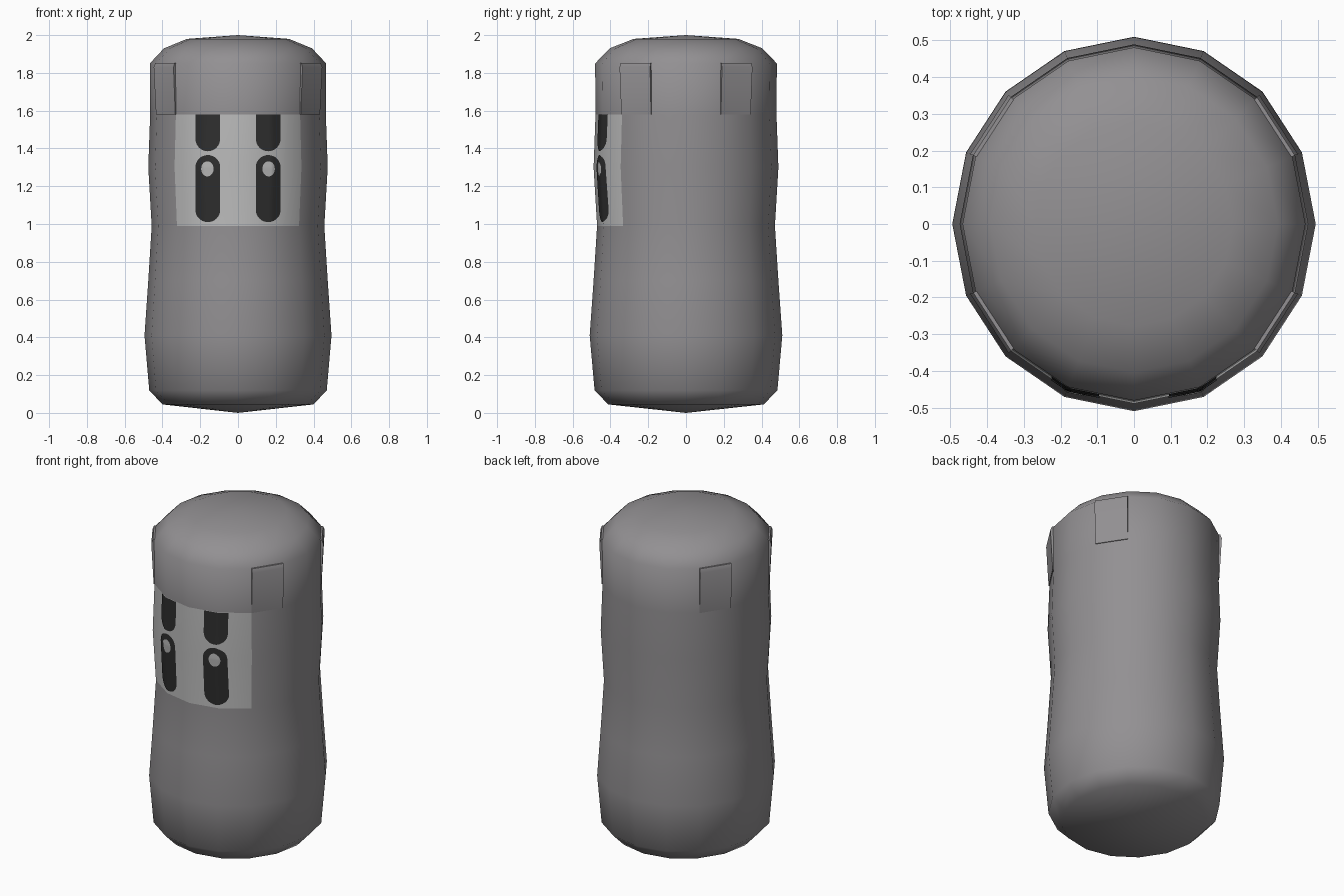
import bpy, bmesh, math

if "Cube" in bpy.data.objects:
    bpy.data.objects.remove(bpy.data.objects["Cube"])

SIDES = 16
DEPTH = 1.03  # body is slightly deeper than wide
# radius, height of the turned body
PROFILE = [(0.40, 0.045), (0.47, 0.12), (0.495, 0.41), (0.475, 0.70), (0.457, 0.99),
           (0.475, 1.30), (0.465, 1.58), (0.467, 1.85), (0.392, 1.93), (0.27, 1.98)]


def material(name, r, g, b):
    m = bpy.data.materials.new(name)
    m.diffuse_color = (r, g, b, 1)
    m.use_nodes = True
    m.node_tree.nodes["Principled BSDF"].inputs["Base Color"].default_value = m.diffuse_color
    return m


grey = material("body_grey", 0.29, 0.28, 0.29)
pale = material("face_pale_grey", 0.50, 0.50, 0.50)
dark = material("eye_dark", 0.027, 0.027, 0.027)
glint = material("glint_grey", 0.47, 0.47, 0.47)


def finish(bm, name, mats, angle=50):
    bmesh.ops.recalc_face_normals(bm, faces=bm.faces[:])
    me = bpy.data.meshes.new(name)
    bm.to_mesh(me)
    bm.free()
    ob = bpy.data.objects.new(name, me)
    bpy.context.collection.objects.link(ob)
    for m in mats:
        me.materials.append(m)
    bpy.ops.object.select_all(action='DESELECT')
    ob.select_set(True)
    bpy.context.view_layer.objects.active = ob
    bpy.ops.object.shade_smooth_by_angle(angle=math.radians(angle))
    return ob


def point(r, i, z):
    a = i * 2 * math.pi / SIDES
    return (r * math.cos(a), r * math.sin(a) * DEPTH, z)


def radius(z):
    for (r0, z0), (r1, z1) in zip(PROFILE, PROFILE[1:]):
        if z0 <= z <= z1:
            return r0 + (r1 - r0) * (z - z0) / (z1 - z0)


def front_y(x, z):
    """y of the faceted front surface at x, z"""
    r = radius(z)
    step = 2 * math.pi / SIDES
    k = int(math.asin(min(1, abs(x) / r)) / step)
    xa, ya = r * math.sin(k * step), r * math.cos(k * step)
    xb, yb = r * math.sin((k + 1) * step), r * math.cos((k + 1) * step)
    return -DEPTH * (ya + (yb - ya) * (abs(x) - xa) / (xb - xa))


# body, with the face window coloured on the four front facets
bm = bmesh.new()
rings = [[bm.verts.new(point(r, i, z)) for i in range(SIDES)] for r, z in PROFILE]
for lo, hi in zip(rings, rings[1:]):
    for i in range(SIDES):
        j = (i + 1) % SIDES
        f = bm.faces.new((lo[i], lo[j], hi[j], hi[i]))
        if 10 <= i <= 13 and 0.99 < f.calc_center_median().z < 1.58:
            f.material_index = 1
for ring, z in ((rings[0], 0.0), (rings[-1], 2.0)):
    tip = bm.verts.new((0, 0, z))
    for i in range(SIDES):
        bm.faces.new((ring[i], ring[(i + 1) % SIDES], tip))
finish(bm, "body", [grey, pale])

# four tapered pads on the diagonal sides of the head
bm = bmesh.new()
for a, b in ((1, 2), (6, 7), (9, 10), (14, 15)):
    corner = []
    for z, lift in ((1.58, 0.004), (1.83, 0.017), (1.853, 0.008)):
        r = 0.466 + lift
        corner.append([bm.verts.new(point(r, i, z)) for i in (a, b)])
    inner = [[bm.verts.new(point(0.44, i, z)) for i in (a, b)] for z in (1.58, 1.853)]
    c, n = corner, inner
    bm.faces.new((c[0][0], c[0][1], c[1][1], c[1][0]))
    bm.faces.new((c[1][0], c[1][1], c[2][1], c[2][0]))
    bm.faces.new((c[2][0], c[2][1], n[1][1], n[1][0]))
    bm.faces.new((c[0][0], c[0][1], n[0][1], n[0][0]))
    for s in (0, 1):
        bm.faces.new((c[0][s], c[1][s], c[2][s], n[1][s], n[0][s]))
finish(bm, "head_pads", [grey])


def pill(name, cx, z0, z1, w, mat, lift, round_top=True, cap=None):
    """thin pill-shaped plate that follows the front of the body"""
    cap = cap or w
    n = 8
    rows = []
    for k in range(n + 1):
        t = k / n * math.pi / 2
        rows.append((z0 + cap * (1 - math.cos(t)), w * math.sin(t)))
    mid = z1 - cap if round_top else z1
    zs = rows[-1][0]
    if mid - zs > 0.01:
        rows += [(zs + (mid - zs) * k / 6, w) for k in range(1, 7)]
    if round_top:
        for k in range(1, n + 1):
            t = k / n * math.pi / 2
            rows.append((mid + cap * math.sin(t), w * math.cos(t)))
    bm = bmesh.new()
    grid = []
    for z, h in rows:
        line = []
        for c in range(11):
            x = cx + max(h, 0.0005) * (c / 5 - 1)
            line.append(bm.verts.new((x, front_y(x, z) - lift, z)))
        grid.append(line)
    for p, q in zip(grid, grid[1:]):
        for c in range(10):
            bm.faces.new((p[c], p[c + 1], q[c + 1], q[c]))
    for f in bm.faces:
        f.normal_update()
    ob = finish(bm, name, [mat])
    if ob.data.polygons[len(ob.data.polygons) // 2].normal.y > 0:
        ob.data.flip_normals()


# eyes, glints and brows on both sides
for side, s in (("left", -1), ("right", 1)):
    pill(side + "_eye", s * 0.16, 1.01, 1.365, 0.066, dark, 0.004)
    pill(side + "_glint", s * 0.162, 1.252, 1.332, 0.033, glint, 0.007, cap=0.04)
    pill(side + "_brow", s * 0.16, 1.385, 1.58, 0.065, dark, 0.004, round_top=False)
